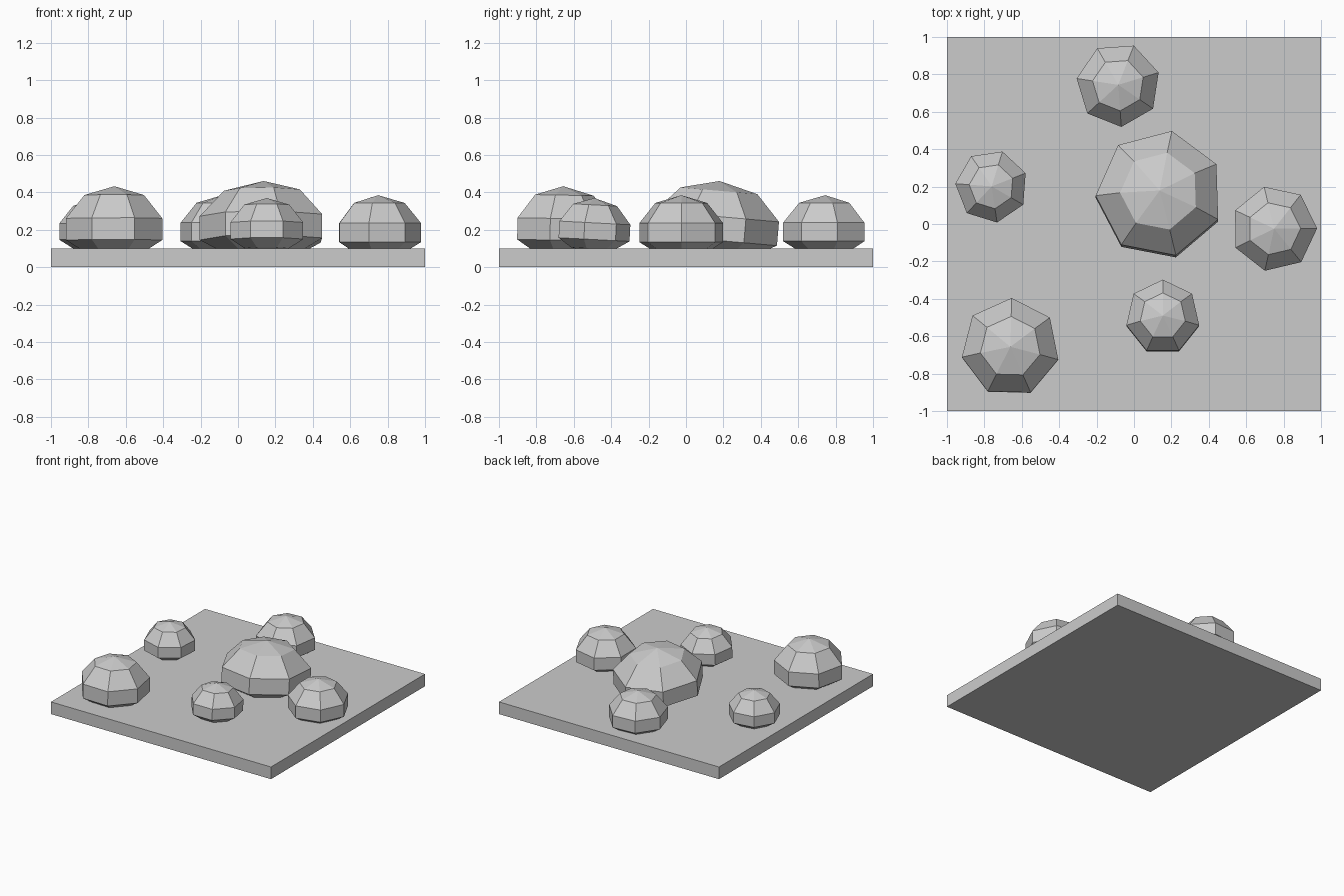
import bpy, bmesh
from math import sin, cos, pi, radians
from mathutils import Matrix, Vector

if "Cube" in bpy.data.objects:
    bpy.data.objects.remove(bpy.data.objects["Cube"])

SIDES, RINGS = 7, 5


def finish(name, bm):
    bmesh.ops.recalc_face_normals(bm, faces=bm.faces)
    mesh = bpy.data.meshes.new(name)
    bm.to_mesh(mesh)
    bm.free()
    ob = bpy.data.objects.new(name, mesh)
    bpy.context.collection.objects.link(ob)
    return ob


def stone(name, x, y, z, radius, height, turn, tilt=0):
    """Seven-sided low sphere with a flattened underside."""
    bm = bmesh.new()
    rings = []
    for i in range(1, RINGS):
        a = i * pi / RINGS
        h = height * cos(a) * (1 if cos(a) > 0 else 0.5)
        r = radius * sin(a)
        rings.append([bm.verts.new((r * cos(t), r * sin(t), h))
                      for t in (radians(turn) + 2 * pi * k / SIDES for k in range(SIDES))])
    top = bm.verts.new((0, 0, height))
    bottom = bm.verts.new((0, 0, -height * 0.5))
    for k in range(SIDES):
        n = (k + 1) % SIDES
        bm.faces.new((top, rings[0][k], rings[0][n]))
        bm.faces.new((bottom, rings[-1][n], rings[-1][k]))
        for up, low in zip(rings, rings[1:]):
            bm.faces.new((up[k], low[k], low[n], up[n]))
    bm.transform(Matrix.Translation(Vector((x, y, z))) @ Matrix.Rotation(radians(tilt), 4, 'X'))
    finish(name, bm)


# Square ground slab
bm = bmesh.new()
bmesh.ops.create_cube(bm, size=1, matrix=Matrix.Translation((0, 0, 0.05)) @ Matrix.Diagonal((2, 2, 0.1, 1)))
finish("ground_slab", bm)

# Stones: x, y, centre height, radius, dome height, turn, tilt
stone("stone_centre", 0.137, 0.155, 0.187, 0.36, 0.275, 79, -5)
stone("stone_front_left", -0.661, -0.661, 0.183, 0.278, 0.25, 88.5, -1)
stone("stone_right", 0.749, -0.025, 0.168, 0.242, 0.217, 0.5)
stone("stone_back", -0.084, 0.744, 0.172, 0.237, 0.213, 17)
stone("stone_left", -0.761, 0.201, 0.176, 0.205, 0.188, 72.8)
stone("stone_front", 0.154, -0.50, 0.178, 0.21, 0.192, 90, -3)
